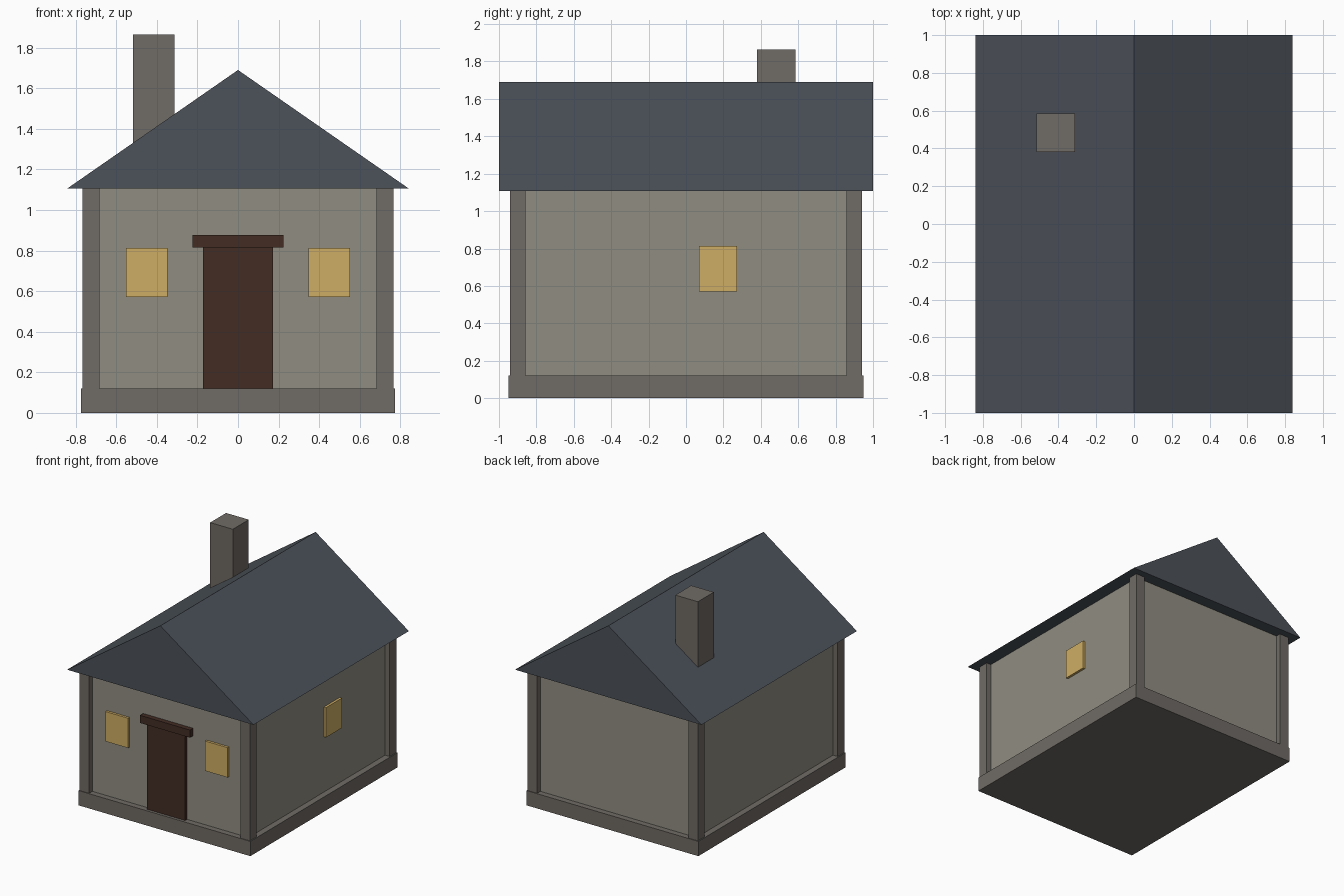
import bpy
import bmesh

cube = bpy.data.objects.get("Cube")
if cube:
    bpy.data.objects.remove(cube, do_unlink=True)


def material(name, colour):
    mat = bpy.data.materials.new(name)
    mat.use_nodes = True
    rgba = (*colour, 1)
    mat.diffuse_color = rgba
    bsdf = mat.node_tree.nodes["Principled BSDF"]
    bsdf.inputs["Base Color"].default_value = rgba
    bsdf.inputs["Roughness"].default_value = 0.9
    return mat


STONE = material("grey stone", (0.16, 0.145, 0.13))
PLASTER = material("pale plaster", (0.28, 0.27, 0.22))
SLATE = material("blue grey slate", (0.072, 0.084, 0.102))
WOOD = material("dark wood", (0.055, 0.025, 0.017))
GLOW = material("lit window", (0.62, 0.42, 0.13))


def add_object(name, bm, mat):
    bmesh.ops.recalc_face_normals(bm, faces=bm.faces)
    mesh = bpy.data.meshes.new(name)
    bm.to_mesh(mesh)
    bm.free()
    mesh.materials.append(mat)
    obj = bpy.data.objects.new(name, mesh)
    bpy.context.collection.objects.link(obj)
    return obj


def box(name, mat, xs, ys, zs):
    """Box given by its extent along each axis."""
    bm = bmesh.new()
    bmesh.ops.create_cube(bm, size=1)
    for v in bm.verts:
        for axis, (low, high) in enumerate((xs, ys, zs)):
            v.co[axis] = high if v.co[axis] > 0 else low
    return add_object(name, bm, mat)


WALL_X, WALL_Y = 0.725, 0.9
FLOOR, EAVES, RIDGE = 0.12, 1.107, 1.69

# Plinth and walls
box("plinth", STONE, (-0.775, 0.775), (-0.948, 0.948), (0, FLOOR))
box("walls", PLASTER, (-WALL_X, WALL_X), (-WALL_Y, WALL_Y), (FLOOR, EAVES))

# Corner posts, centred on the wall corners
half = 0.042
for sx, x_name in ((-1, "right"), (1, "left")):
    for sy, y_name in ((-1, "front"), (1, "back")):
        x, y = sx * WALL_X, sy * WALL_Y
        box(f"{y_name}_{x_name}_post", STONE, (x - half, x + half),
            (y - half, y + half), (FLOOR, EAVES))

# Gabled roof: a triangle extruded from front to back
bm = bmesh.new()
gable = [bm.verts.new(p) for p in
         ((-0.84, -1, EAVES), (0.84, -1, EAVES), (0, -1, RIDGE))]
face = bm.faces.new(gable)
extruded = bmesh.ops.extrude_face_region(bm, geom=[face], use_keep_orig=True)
for item in extruded["geom"]:
    if isinstance(item, bmesh.types.BMVert):
        item.co.y = 1
add_object("roof", bm, SLATE)

# Chimney
box("chimney", STONE, (-0.517, -0.313), (0.38, 0.585), (1.25, 1.865))

# Door and lintel
box("door", WOOD, (-0.172, 0.172), (-0.925, -0.88), (FLOOR, 0.815))
box("lintel", WOOD, (-0.225, 0.225), (-0.94, -0.88), (0.815, 0.877))

# Windows: two beside the door, one on the left wall
sill, head = 0.57, 0.813
for side, name in ((-1, "right"), (1, "left")):
    x = side * 0.449
    box(f"front_{name}_window", GLOW, (x - 0.102, x + 0.102),
        (-0.92, -0.88), (sill, head))
box("side_window", GLOW, (0.7, 0.745), (0.07, 0.274), (sill, head))
